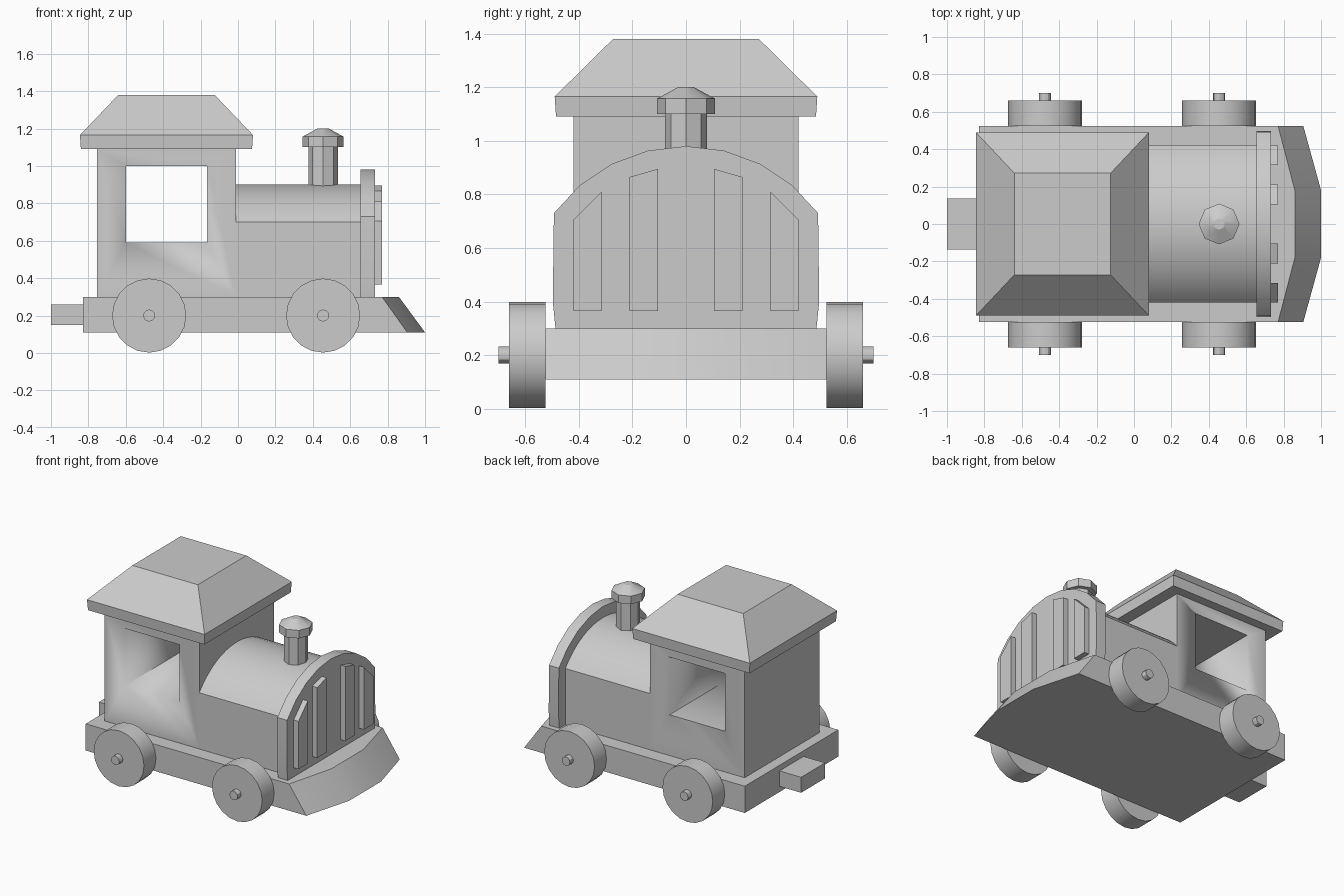
import bpy, bmesh, math

if "Cube" in bpy.data.objects:
    bpy.data.objects.remove(bpy.data.objects["Cube"])


def loft(name, rings):
    """Skin a stack of matching closed rings and cap both ends."""
    bm = bmesh.new()
    loops = [[bm.verts.new(p) for p in ring] for ring in rings]
    for a, b in zip(loops, loops[1:]):
        for i in range(len(a)):
            j = (i + 1) % len(a)
            bm.faces.new((a[i], a[j], b[j], b[i]))
    bm.faces.new(loops[0][::-1])
    bm.faces.new(loops[-1])
    bmesh.ops.recalc_face_normals(bm, faces=bm.faces[:])
    mesh = bpy.data.meshes.new(name)
    bm.to_mesh(mesh)
    bm.free()
    ob = bpy.data.objects.new(name, mesh)
    bpy.context.collection.objects.link(ob)
    bpy.ops.object.select_all(action='DESELECT')
    ob.select_set(True)
    bpy.context.view_layer.objects.active = ob
    bpy.ops.object.shade_smooth_by_angle(angle=math.radians(30))
    return ob


def rect(x0, x1, y, z):
    return [(x0, -y, z), (x1, -y, z), (x1, y, z), (x0, y, z)]


def box(name, x0, x1, y, z0, z1):
    return loft(name, [rect(x0, x1, y, z0), rect(x0, x1, y, z1)])


def slab_x(name, profile, x0, x1):
    """Extrude a (y, z) profile along x."""
    return loft(name, [[(x, y, z) for y, z in profile] for x in (x0, x1)])


def arc(half, spring, top, n):
    """Arc points from +half to -half, rising from spring to top."""
    rise = top - spring
    r = (half * half + rise * rise) / (2 * rise)
    a = math.asin(half / r)
    angles = [a - 2 * a * i / n for i in range(n + 1)]
    return [(r * math.sin(t), top - r + r * math.cos(t)) for t in angles]


def circle(r, n):
    return [(r * math.cos(2 * math.pi * i / n), r * math.sin(2 * math.pi * i / n))
            for i in range(n)]


# Chassis with sloping, pointed front
def chassis_ring(side_x, nose_x, z):
    return [(-0.83, -0.525, z), (side_x, -0.525, z), (nose_x, -0.18, z),
            (nose_x, 0.18, z), (side_x, 0.525, z), (-0.83, 0.525, z)]


loft("chassis", [chassis_ring(0.905, 1.0, 0.11), chassis_ring(0.77, 0.86, 0.30)])
box("rear_hitch", -1.0, -0.83, 0.135, 0.15, 0.26)

# Cab with a window opening cut straight through
cab = box("cab", -0.755, -0.01, 0.42, 0.30, 1.09)
cutter = box("window_cutter", -0.60, -0.165, 0.6, 0.59, 1.0)
cutter.hide_render = True
mod = cab.modifiers.new("window", 'BOOLEAN')
mod.operation = 'DIFFERENCE'
mod.solver = 'EXACT'
mod.object = cutter
bpy.context.view_layer.objects.active = cab
bpy.ops.object.modifier_apply(modifier=mod.name)
bpy.data.objects.remove(cutter)

# Hipped roof
loft("roof", [rect(-0.84, 0.075, 0.485, 1.09), rect(-0.845, 0.08, 0.49, 1.165),
              rect(-0.64, -0.125, 0.272, 1.38)])

# Boiler with arched top, and the front plate
slab_x("boiler", [(-0.42, 0.30), (0.42, 0.30)] + arc(0.42, 0.70, 0.90, 16), -0.01, 0.66)
plate = [(-0.487, 0.30), (0.487, 0.30), (0.497, 0.40)] + arc(0.493, 0.73, 0.98, 8)
slab_x("front_plate", plate + [(-0.497, 0.40)], 0.655, 0.732)

# Grille bars, mirrored left and right
for side, s in (("left", 1), ("right", -1)):
    for label, y0, y1, z0, z1 in (("inner", 0.105, 0.21, 0.895, 0.865),
                                  ("outer", 0.315, 0.42, 0.81, 0.705)):
        slab_x(f"grille_bar_{label}_{side}",
               [(s * y0, 0.365), (s * y1, 0.365), (s * y1, z1), (s * y0, z0)], 0.73, 0.77)


# Chimney: octagonal stack and cap
def oct_ring(r, z):
    return [(0.455 + x, y, z) for x, y in circle(r, 8)]


loft("chimney_stack", [oct_ring(0.079, 0.85), oct_ring(0.079, 1.11)])
loft("chimney_cap", [oct_ring(0.109, 1.10), oct_ring(0.109, 1.157), oct_ring(0.03, 1.20)])

# Wheels and axle ends
for side, s in (("left", 1), ("right", -1)):
    for label, cx in (("rear", -0.475), ("front", 0.455)):
        for part, r, n, y0, y1 in (("wheel", 0.198, 20, 0.525, 0.66),
                                   ("axle_end", 0.032, 12, 0.65, 0.70)):
            loft(f"{part}_{label}_{side}",
                 [[(cx + x, s * y, 0.2 + z) for x, z in circle(r, n)] for y in (y0, y1)])
